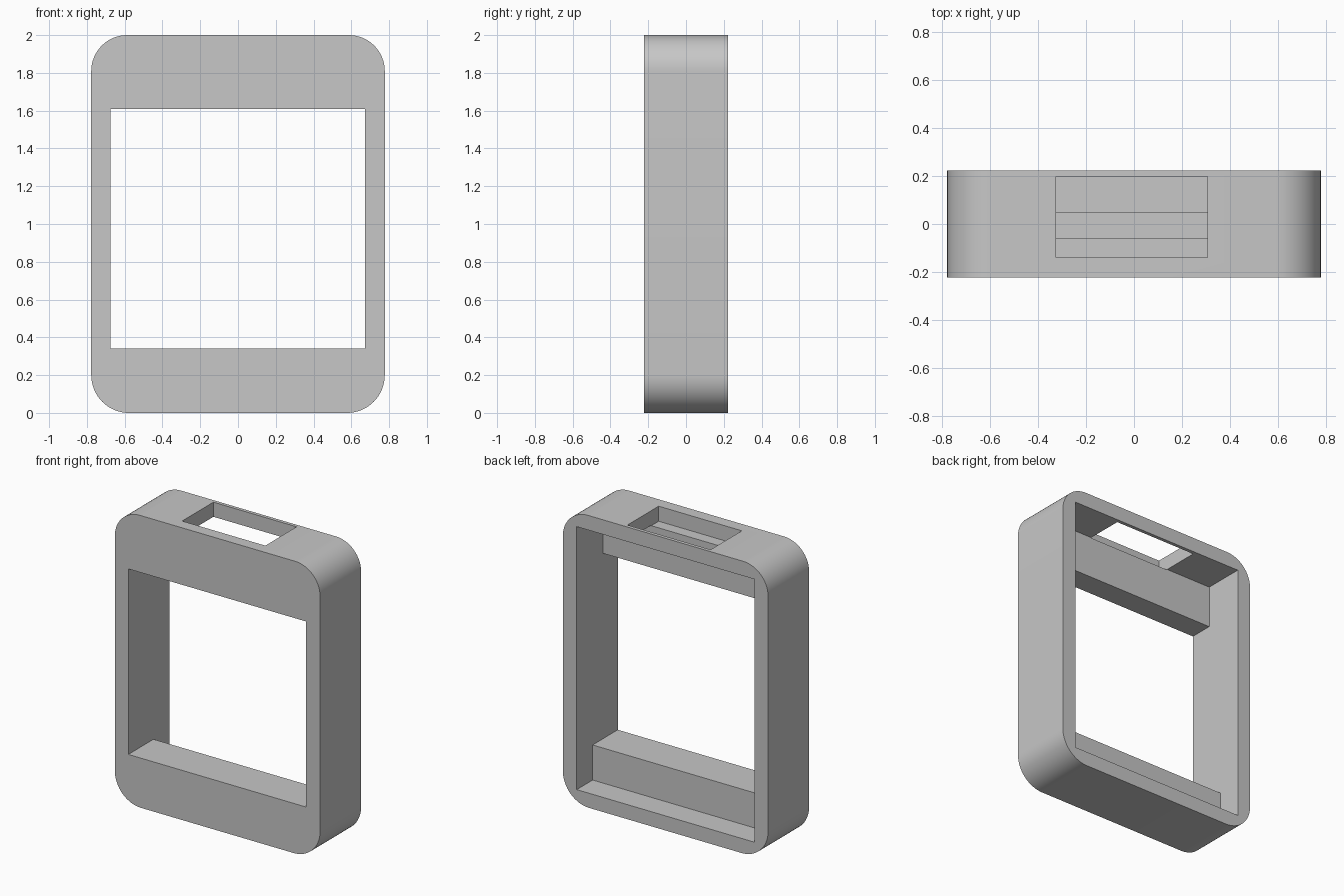
import bpy
import bmesh
import math
from mathutils import Vector

cube = bpy.data.objects.get("Cube")
if cube:
    bpy.data.objects.remove(cube, do_unlink=True)

HALF_W, HALF_D, HEIGHT = 0.777, 0.222, 2.0
WALL = 0.1

gray = bpy.data.materials.new("plain gray")
gray.use_nodes = True
color = (0.57, 0.57, 0.57, 1)
gray.diffuse_color = color
gray.node_tree.nodes["Principled BSDF"].inputs["Base Color"].default_value = color


def prism(name, points, offset):
    """Extrude a closed 3D outline along an offset vector."""
    bm = bmesh.new()
    face = bm.faces.new([bm.verts.new(p) for p in points])
    moved = bmesh.ops.extrude_face_region(bm, geom=[face])["geom"]
    verts = [v for v in moved if isinstance(v, bmesh.types.BMVert)]
    bmesh.ops.translate(bm, verts=verts, vec=Vector(offset))
    bmesh.ops.recalc_face_normals(bm, faces=bm.faces)
    mesh = bpy.data.meshes.new(name)
    bm.to_mesh(mesh)
    bm.free()
    mesh.materials.append(gray)
    obj = bpy.data.objects.new(name, mesh)
    bpy.context.collection.objects.link(obj)
    return obj


def rounded_outline(steps=16):
    """Front outline of the case, corner by corner."""
    points = []
    corners = [(1, 1, 0.19), (-1, 1, 0.19), (-1, -1, 0.2), (1, -1, 0.2)]
    for quarter, (sx, sz, r) in enumerate(corners):
        cx = sx * (HALF_W - r)
        cz = HEIGHT - r if sz > 0 else r
        for i in range(steps + 1):
            a = math.pi / 2 * (quarter + i / steps)
            points.append((cx + r * math.cos(a), -HALF_D, cz + r * math.sin(a)))
    return points


def cut(target, cutter):
    cutter.hide_render = True
    mod = target.modifiers.new("cut", "BOOLEAN")
    mod.operation = "DIFFERENCE"
    mod.solver = "EXACT"
    mod.object = cutter
    bpy.ops.object.modifier_apply(modifier=mod.name)
    bpy.data.objects.remove(cutter, do_unlink=True)


# Rounded outer case
case = prism("case_frame", rounded_outline(), (0, 2 * HALF_D, 0))
bpy.context.view_layer.objects.active = case
case.select_set(True)

# Front window and stepped rear cavity, as one side profile (y, z)
sill, lintel = 0.34, 1.61
side = [(-0.3, sill), (0.05, sill), (0.05, WALL), (0.3, WALL),
        (0.3, HEIGHT - WALL), (-0.06, HEIGHT - WALL), (-0.06, lintel), (-0.3, lintel)]
cut(case, prism("cavity_cutter", [(-0.675, y, z) for y, z in side], (1.347, 0, 0)))

# Slot through the top wall
slot = [(-0.325, -0.14), (0.305, -0.14), (0.305, 0.198), (-0.325, 0.198)]
cut(case, prism("slot_cutter", [(x, y, HEIGHT - WALL - 0.003) for x, y in slot], (0, 0, 0.3)))

bpy.ops.object.shade_smooth_by_angle(angle=math.radians(30))
